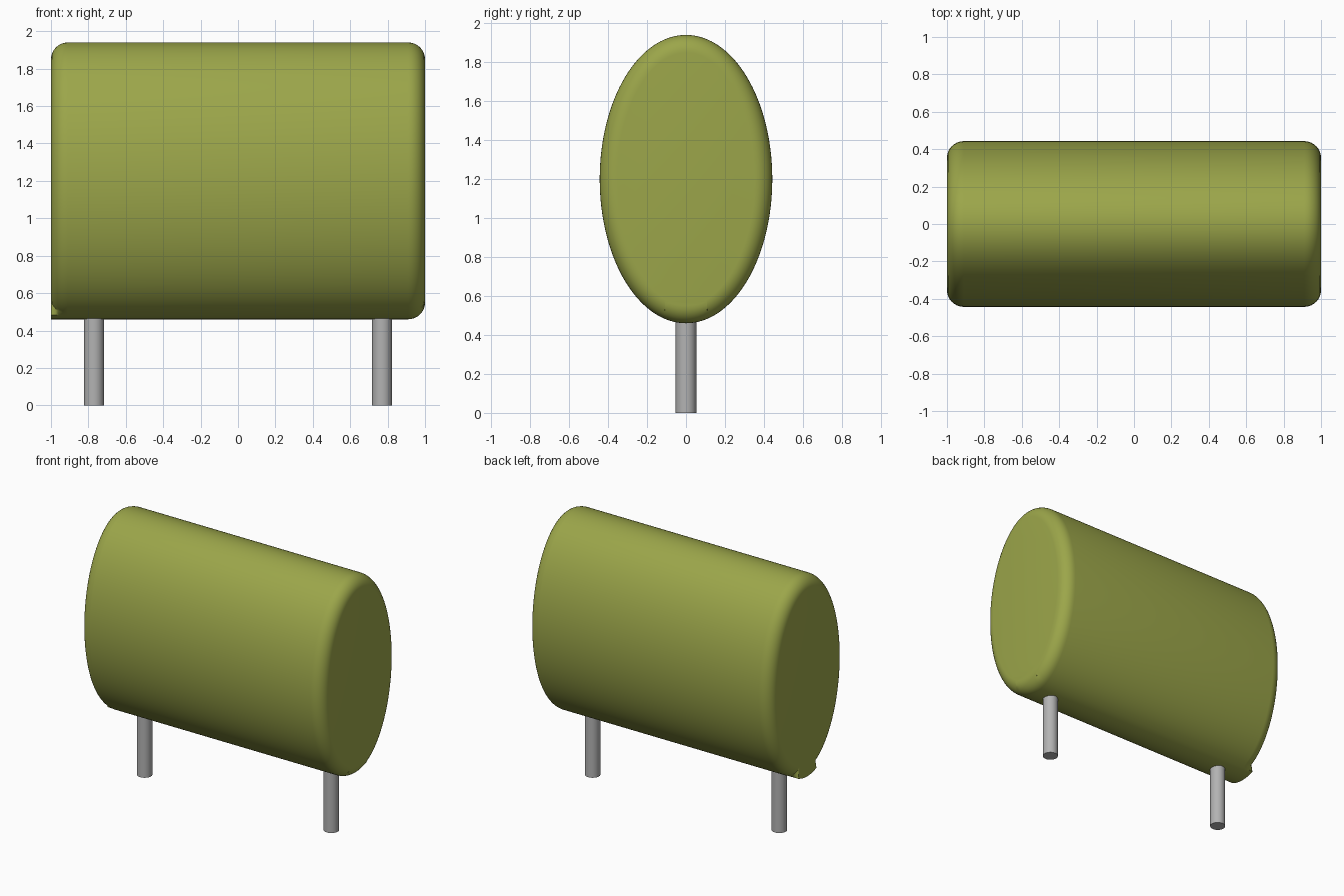
import bpy, bmesh, math

cube = bpy.data.objects.get("Cube")
if cube:
    bpy.data.objects.remove(cube, do_unlink=True)


def make_material(name, colour):
    mat = bpy.data.materials.new(name)
    mat.use_nodes = True
    mat.diffuse_color = colour
    mat.node_tree.nodes["Principled BSDF"].inputs["Base Color"].default_value = colour
    return mat


olive = make_material("olive green", (0.33, 0.38, 0.068, 1))
grey = make_material("lead grey", (0.45, 0.45, 0.45, 1))

HALF_Y, HALF_Z, MID_Z = 0.443, 0.74, 1.2
ROUND, SEGMENTS, STEPS = 0.09, 128, 8
PATCH = 0.12  # half width of the odd strip under each end


def section_point(angle, inset, side):
    """Point on the oval, moved inward by inset; the bottom strip differs per end."""
    y, z = HALF_Y * math.sin(angle), -HALF_Z * math.cos(angle)
    if z < 0 and abs(y) < PATCH:
        return (y, z) if side < 0 else (y, z + inset)
    ny, nz = y / HALF_Y ** 2, z / HALF_Z ** 2
    length = math.hypot(ny, nz)
    return y - inset * ny / length, z - inset * nz / length


# Oval body lofted along x with rounded end rims
stations = []
for i in range(STEPS + 1):
    a = math.pi / 2 * i / STEPS
    stations.append((-1 + ROUND * (1 - math.sin(a)), ROUND * (1 - math.cos(a)), -1))
stations.reverse()
stations += [(-x, inset, 1) for x, inset, side in reversed(stations)]

bm = bmesh.new()
rings = []
for x, inset, side in sorted(stations):
    ring = []
    for k in range(SEGMENTS):
        y, z = section_point(math.tau * k / SEGMENTS, inset, side)
        ring.append(bm.verts.new((x, y, MID_Z + z)))
    rings.append(ring)
for a, b in zip(rings, rings[1:]):
    for k in range(SEGMENTS):
        n = (k + 1) % SEGMENTS
        bm.faces.new((a[k], a[n], b[n], b[k]))
bm.faces.new(rings[0])
bm.faces.new(rings[-1])
bmesh.ops.recalc_face_normals(bm, faces=bm.faces[:])
mesh = bpy.data.meshes.new("body")
bm.to_mesh(mesh)
bm.free()
body = bpy.data.objects.new("body", mesh)
bpy.context.collection.objects.link(body)
body.data.materials.append(olive)


def smooth(obj):
    bpy.ops.object.select_all(action="DESELECT")
    obj.select_set(True)
    bpy.context.view_layer.objects.active = obj
    bpy.ops.object.shade_smooth_by_angle(angle=math.radians(35))


smooth(body)

# Two round wire leads, their tops hidden in the body
for name, x in (("right_lead", -0.77), ("left_lead", 0.77)):
    bpy.ops.mesh.primitive_cylinder_add(vertices=32, radius=0.053, depth=0.5,
                                        location=(x, 0, 0.25))
    lead = bpy.context.object
    lead.name = name
    lead.data.materials.append(grey)
    smooth(lead)
